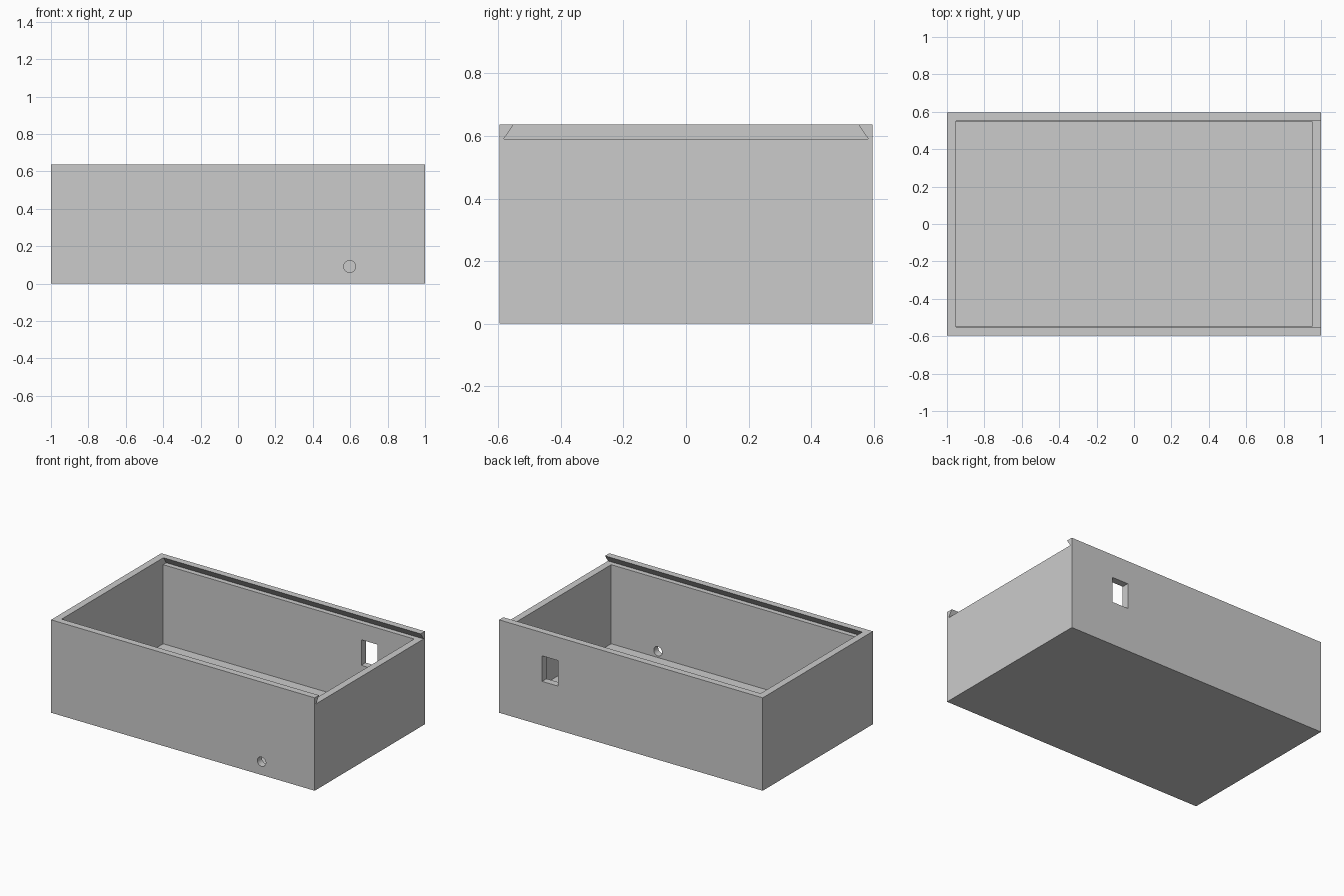
import bpy, bmesh
from mathutils import Matrix

if "Cube" in bpy.data.objects:
    bpy.data.objects.remove(bpy.data.objects["Cube"], do_unlink=True)

HX, HY, TOP = 1.0, 0.597, 0.637      # outer half sizes and height
WALL, LEDGE = 0.048, 0.59            # wall thickness, lid ledge height

grey = bpy.data.materials.new("plain_grey")
grey.use_nodes = True
grey.diffuse_color = (0.6, 0.6, 0.6, 1)
grey.node_tree.nodes["Principled BSDF"].inputs["Base Color"].default_value = (0.6, 0.6, 0.6, 1)


def finish(name, bm):
    bmesh.ops.recalc_face_normals(bm, faces=bm.faces)
    mesh = bpy.data.meshes.new(name)
    bm.to_mesh(mesh)
    bm.free()
    mesh.materials.append(grey)
    obj = bpy.data.objects.new(name, mesh)
    bpy.context.collection.objects.link(obj)
    return obj


def block(name, low, high):
    bm = bmesh.new()
    bmesh.ops.create_cube(bm, size=1)
    for v in bm.verts:
        v.co = [h if c > 0 else l for c, l, h in zip(v.co, low, high)]
    return finish(name, bm)


def extrusion(name, profile, x0, x1):
    """Extrude a (y, z) profile along x."""
    bm = bmesh.new()
    face = bm.faces.new([bm.verts.new((x0, y, z)) for y, z in profile])
    new = bmesh.ops.extrude_face_region(bm, geom=[face])["geom"]
    bmesh.ops.translate(bm, vec=(x1 - x0, 0, 0),
                        verts=[g for g in new if isinstance(g, bmesh.types.BMVert)])
    return finish(name, bm)


def cut(target, cutter):
    mod = target.modifiers.new("cut", 'BOOLEAN')
    mod.operation, mod.solver, mod.object = 'DIFFERENCE', 'EXACT', cutter
    bpy.context.view_layer.objects.active = target
    bpy.ops.object.modifier_apply(modifier=mod.name)
    bpy.data.objects.remove(cutter, do_unlink=True)


# Outer shell
box = block("box_body", (-HX, -HY, 0), (HX, HY, TOP))

# Inner cavity
cut(box, block("cavity", (WALL - HX, WALL - HY, WALL), (HX - WALL, HY - WALL, 0.8)))

# Dovetail slot for a sliding lid, open at the left end
half = [(0.583, LEDGE), (0.551, TOP), (0.551, 0.8)]
slot = half + [(-y, z) for y, z in reversed(half)]
cut(box, extrusion("lid_slot", slot, WALL - HX, HX + 0.1))

# Rectangular window in the back wall
cut(box, block("back_window", (0.551, 0.5, 0.302), (0.673, 0.7, 0.477)))

# Round cable hole in the front wall
bm = bmesh.new()
bmesh.ops.create_cone(bm, cap_ends=True, segments=32, radius1=0.032, radius2=0.032, depth=0.2,
                      matrix=Matrix.Translation((0.597, -HY, 0.091)) @ Matrix.Rotation(1.5708, 4, 'X'))
cut(box, finish("cable_hole", bm))

# Smooth only the round hole
bpy.ops.object.select_all(action='DESELECT')
box.select_set(True)
bpy.context.view_layer.objects.active = box
bpy.ops.object.shade_smooth_by_angle(angle=0.5)
